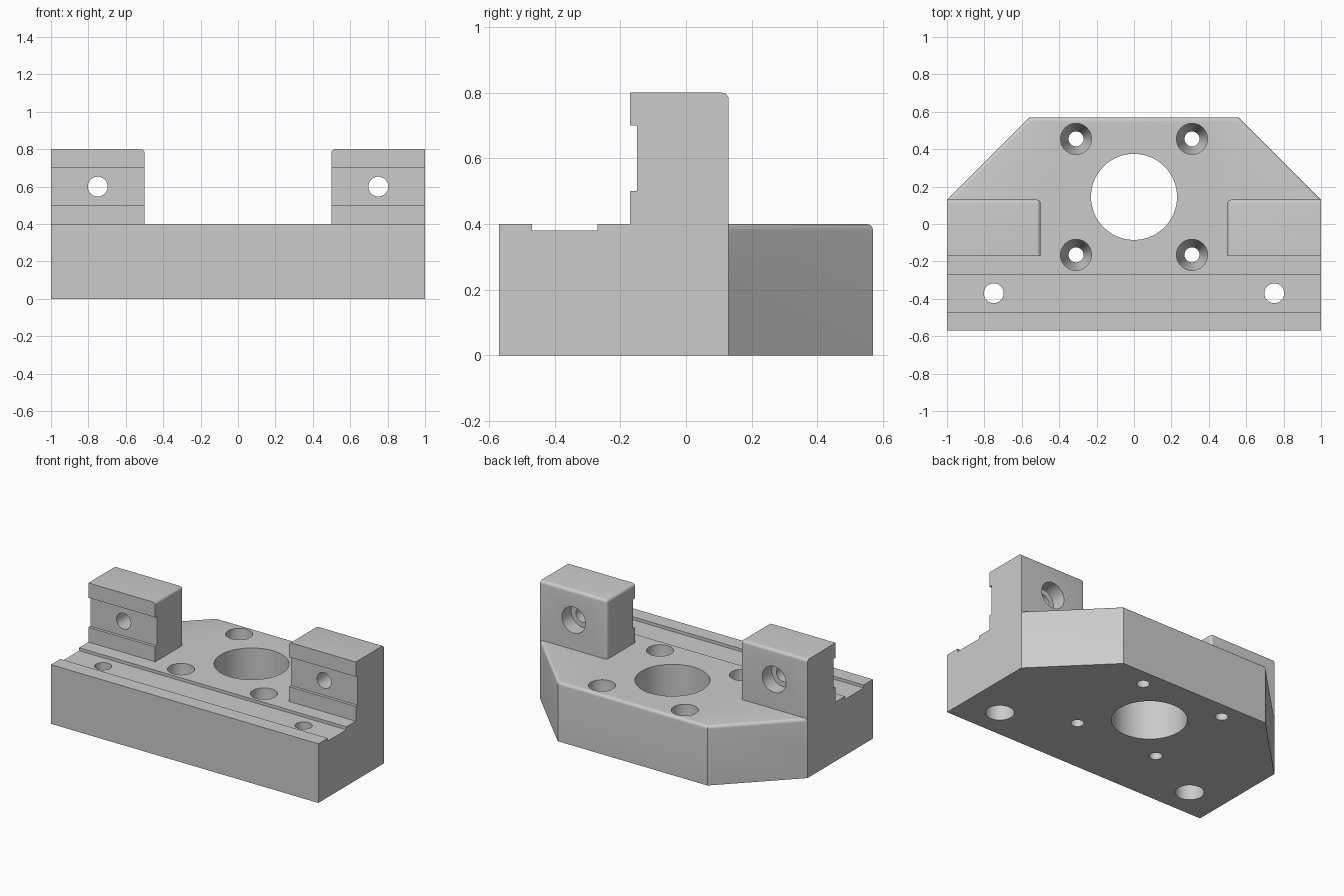
import bpy, bmesh
from math import cos, sin, tau, pi
from mathutils import Matrix, Vector

if "Cube" in bpy.data.objects:
    bpy.data.objects.remove(bpy.data.objects["Cube"])

grey = bpy.data.materials.new("light_grey")
grey.use_nodes = True
colour = (0.6, 0.6, 0.6, 1)
grey.diffuse_color = colour
grey.node_tree.nodes["Principled BSDF"].inputs["Base Color"].default_value = colour

FILLET = 0.02


def finish(name, bm):
    bmesh.ops.recalc_face_normals(bm, faces=bm.faces)
    mesh = bpy.data.meshes.new(name)
    bm.to_mesh(mesh)
    bm.free()
    mesh.materials.append(grey)
    obj = bpy.data.objects.new(name, mesh)
    bpy.context.collection.objects.link(obj)
    return obj


def prism(name, outline, z0, z1, rounded=None):
    """Extrude an outline upwards and round the edges picked by a rule."""
    bm = bmesh.new()
    face = bm.faces.new([bm.verts.new((x, y, z0)) for x, y in outline])
    top = bmesh.ops.extrude_face_region(bm, geom=[face])["geom"]
    bmesh.ops.translate(bm, vec=(0, 0, z1 - z0),
                        verts=[v for v in top if isinstance(v, bmesh.types.BMVert)])
    bmesh.ops.recalc_face_normals(bm, faces=bm.faces)
    if rounded:
        edges = [e for e in bm.edges if rounded(e.verts[0].co, e.verts[1].co)]
        bmesh.ops.bevel(bm, geom=edges, offset=FILLET, segments=5,
                        profile=0.5, affect='EDGES')
    return finish(name, bm)


def box(name, x0, x1, y0, y1, z0, z1, rounded=None):
    return prism(name, [(x0, y0), (x1, y0), (x1, y1), (x0, y1)], z0, z1, rounded)


def drill(name, profile, matrix, sides=48):
    """Turned cutter from (radius, height) pairs."""
    bm = bmesh.new()
    rings = [[bm.verts.new(matrix @ Vector((r * cos(tau * i / sides),
                                            r * sin(tau * i / sides), h)))
              for i in range(sides)] for r, h in profile]
    for a, b in zip(rings, rings[1:]):
        for i in range(sides):
            j = (i + 1) % sides
            bm.faces.new((a[i], a[j], b[j], b[i]))
    bm.faces.new(rings[0][::-1])
    bm.faces.new(rings[-1])
    return finish(name, bm)


def combine(target, tool, operation):
    mod = target.modifiers.new(operation.lower(), 'BOOLEAN')
    mod.operation, mod.solver, mod.object = operation, 'EXACT', tool
    bpy.context.view_layer.objects.active = target
    bpy.ops.object.modifier_apply(modifier=mod.name)
    bpy.data.objects.remove(tool)


# Base plate with clipped back corners and rounded back rim
outline = [(-1, -0.57), (1, -0.57), (1, 0.13), (0.56, 0.57), (-0.56, 0.57), (-1, 0.13)]
body = prism("motor_bracket", outline, 0, 0.4,
             lambda a, b: min(a.z, b.z) > 0.39 and min(a.y, b.y) > 0.1)

# Upright lugs, rounded on the top, inner and back edges
for side in (-1, 1):
    def lug_edge(a, b):
        flags = [all(v.z > 0.79 for v in (a, b)),
                 all(v.y > 0.12 for v in (a, b)),
                 all(abs(v.x) < 0.51 for v in (a, b))]
        return sum(flags) == 2
    x0, x1 = sorted((side * 0.5, side * 1.0))
    lug = box("lug", x0, x1, -0.17, 0.13, 0.2, 0.8, lug_edge)
    combine(body, lug, 'UNION')

# Rail grooves in the base and the lug fronts
combine(body, box("base_groove", -1.1, 1.1, -0.47, -0.27, 0.38, 0.45), 'DIFFERENCE')
combine(body, box("lug_groove", -1.1, 1.1, -0.25, -0.15, 0.5, 0.7), 'DIFFERENCE')

# Central bore
combine(body, drill("bore", [(0.23, -0.1), (0.23, 0.5)],
                    Matrix.Translation((0, 0.145, 0)), 96), 'DIFFERENCE')

screw = [(0.04, -0.1), (0.04, 0.1), (0.083, 0.18), (0.083, 0.5)]
rail_bolt = [(0.088, -0.1), (0.088, 0.2), (0.053, 0.2), (0.053, 0.5)]
lug_bolt = [(0.053, -0.3), (0.053, 0.03), (0.088, 0.03), (0.088, 0.3)]
for side in (-1, 1):
    # Recessed motor screw holes
    for y in (-0.165, 0.455):
        combine(body, drill("screw_hole", screw,
                            Matrix.Translation((side * 0.31, y, 0))), 'DIFFERENCE')
    # Rail bolt holes, counterbored from below and from behind
    combine(body, drill("rail_hole", rail_bolt,
                        Matrix.Translation((side * 0.75, -0.37, 0))), 'DIFFERENCE')
    combine(body, drill("lug_hole", lug_bolt,
                        Matrix.Translation((side * 0.75, 0, 0.6))
                        @ Matrix.Rotation(-pi / 2, 4, 'X')), 'DIFFERENCE')

# Smooth fillets and holes, crisp edges elsewhere
bpy.ops.object.select_all(action='DESELECT')
body.select_set(True)
bpy.context.view_layer.objects.active = body
bpy.ops.object.shade_smooth_by_angle(angle=pi / 6)
